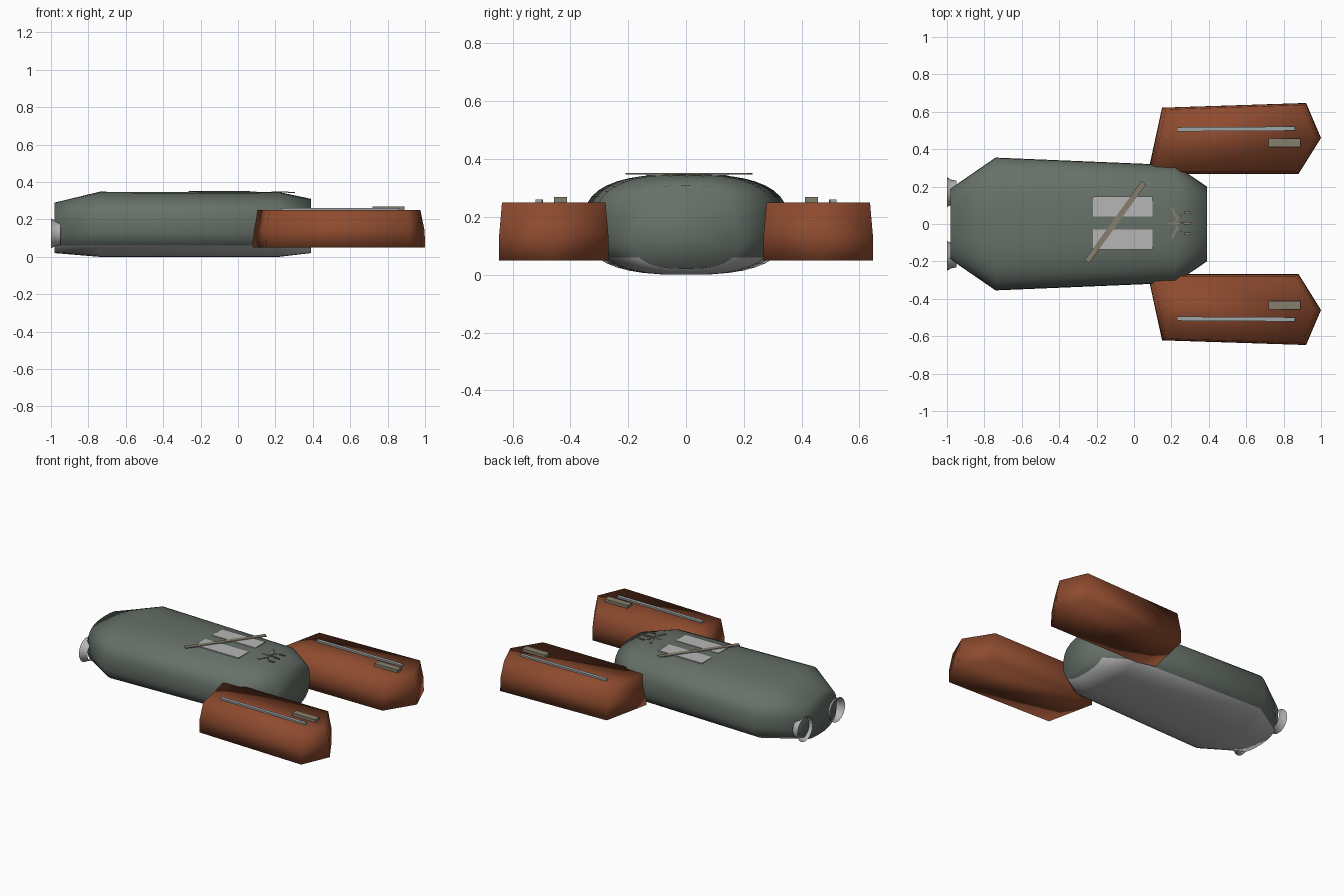
import bpy, bmesh, math
from mathutils import Matrix

if "Cube" in bpy.data.objects:
    bpy.data.objects.remove(bpy.data.objects["Cube"])


def material(name, rgb):
    m = bpy.data.materials.new(name)
    m.diffuse_color = (*rgb, 1)
    m.use_nodes = True
    m.node_tree.nodes["Principled BSDF"].inputs["Base Color"].default_value = m.diffuse_color
    return m


GREEN = material("hull green", (0.135, 0.165, 0.14))
PALE = material("pale gray", (0.47, 0.47, 0.47))
RUST = material("rust orange", (0.27, 0.07, 0.028))
STEEL = material("steel", (0.35, 0.38, 0.39))
TAN = material("dull tan", (0.235, 0.21, 0.15))


def finish(name, bm, mats, smooth=False):
    bmesh.ops.recalc_face_normals(bm, faces=bm.faces)
    me = bpy.data.meshes.new(name)
    for f in bm.faces:
        f.smooth = smooth
    bm.to_mesh(me)
    bm.free()
    for m in mats:
        me.materials.append(m)
    ob = bpy.data.objects.new(name, me)
    bpy.context.collection.objects.link(ob)
    return ob


def loft(bm, rings, caps=True):
    """Bridge successive closed rings of points."""
    vs = [[bm.verts.new(p) for p in r] for r in rings]
    n = len(vs[0])
    for a, b in zip(vs, vs[1:]):
        for i in range(n):
            j = (i + 1) % n
            bm.faces.new((a[i], a[j], b[j], b[i]))
    if caps:
        bm.faces.new(vs[0])
        bm.faces.new(vs[-1])


def bar(name, mat, x, y, z, sx, sy, sz, angle=0.0):
    """Flat box centred at x, y, z and turned about the vertical."""
    bm = bmesh.new()
    bmesh.ops.create_cube(bm, size=1, matrix=Matrix.Translation((x, y, z))
                          @ Matrix.Rotation(angle, 4, 'Z')
                          @ Matrix.Diagonal((sx, sy, sz, 1)))
    return finish(name, bm, [mat])


def section(x, hw, z0, z1, n=40, p=2.7):
    """Superellipse cross-section of the hull."""
    pts = []
    for i in range(n):
        t = 2 * math.pi * i / n
        c, s = math.cos(t), math.sin(t)
        pts.append((x, hw * math.copysign(abs(c) ** (2 / p), c),
                    (z0 + z1) / 2 + (z1 - z0) / 2 * math.copysign(abs(s) ** (2 / p), s)))
    return pts


# Hull with pale belly below a level seam
bm = bmesh.new()
loft(bm, [section(-0.98, 0.19, 0.02, 0.29), section(-0.74, 0.355, 0.0, 0.348),
          section(0.22, 0.315, 0.0, 0.346), section(0.39, 0.20, 0.02, 0.31)])
bmesh.ops.bisect_plane(bm, geom=bm.verts[:] + bm.edges[:] + bm.faces[:],
                       plane_co=(0, 0, 0.06), plane_no=(0, 0, 1))
bm.normal_update()
for f in bm.faces:
    if f.calc_center_median().z < 0.06 and abs(f.normal.x) < 0.9:
        f.material_index = 1
finish("hull", bm, [GREEN, PALE], True)

# Panels, diagonal bar and small emblem strokes on the hull top
for y in (0.093, -0.083):
    bar("deck_panel", PALE, -0.06, y, 0.346, 0.32, 0.107, 0.006)
bar("diagonal_bar", TAN, -0.1, 0.01, 0.35, 0.52, 0.03, 0.005, math.atan2(0.43, 0.31))
for y in (0.06, 0.004, -0.052):
    bar("emblem_dash", TAN, 0.285, y, 0.343, 0.038, 0.012, 0.005)
bar("emblem_stem", TAN, 0.225, 0.004, 0.346, 0.09, 0.008, 0.005)
for s in (1, -1):
    bar("emblem_spike", TAN, 0.218, 0.004 + s * 0.048, 0.346, 0.07, 0.014, 0.005, -s * 1.1)
    bar("emblem_tick", TAN, 0.235, 0.004 + s * 0.025, 0.346, 0.055, 0.008, 0.005, s * 0.8)

# Flared open nozzles at the rear
for s in (1, -1):
    bm = bmesh.new()
    rings = []
    for x, r in ((-0.95, 0.062), (-0.975, 0.066), (-1.0, 0.08)):
        rings.append([(x, s * 0.17 + r * math.cos(k * math.pi / 12),
                       0.125 + r * math.sin(k * math.pi / 12)) for k in range(24)])
    loft(bm, rings, False)
    finish("nozzle", bm, [PALE], True)

# Side pods, each with a rail and a block on top
OUTLINE = [(0.08, 0.30), (0.15, 0.622), (0.92, 0.647), (1.0, 0.46), (0.88, 0.268), (0.2, 0.268)]
for s in (1, -1):
    bm = bmesh.new()
    rings = []
    for z, k in ((0.05, 1.0), (0.14, 0.995), (0.25, 0.945)):
        rings.append([(0.54 + (x - 0.54) * k, s * (0.457 + (y - 0.457) * k), z)
                      for x, y in OUTLINE])
    loft(bm, rings)
    finish("side_pod", bm, [RUST], True)
    bar("pod_rail", STEEL, 0.545, s * 0.508, 0.254, 0.63, 0.022, 0.014, s * 0.006)
    bar("pod_block", TAN, 0.805, s * 0.434, 0.258, 0.17, 0.046, 0.022)
